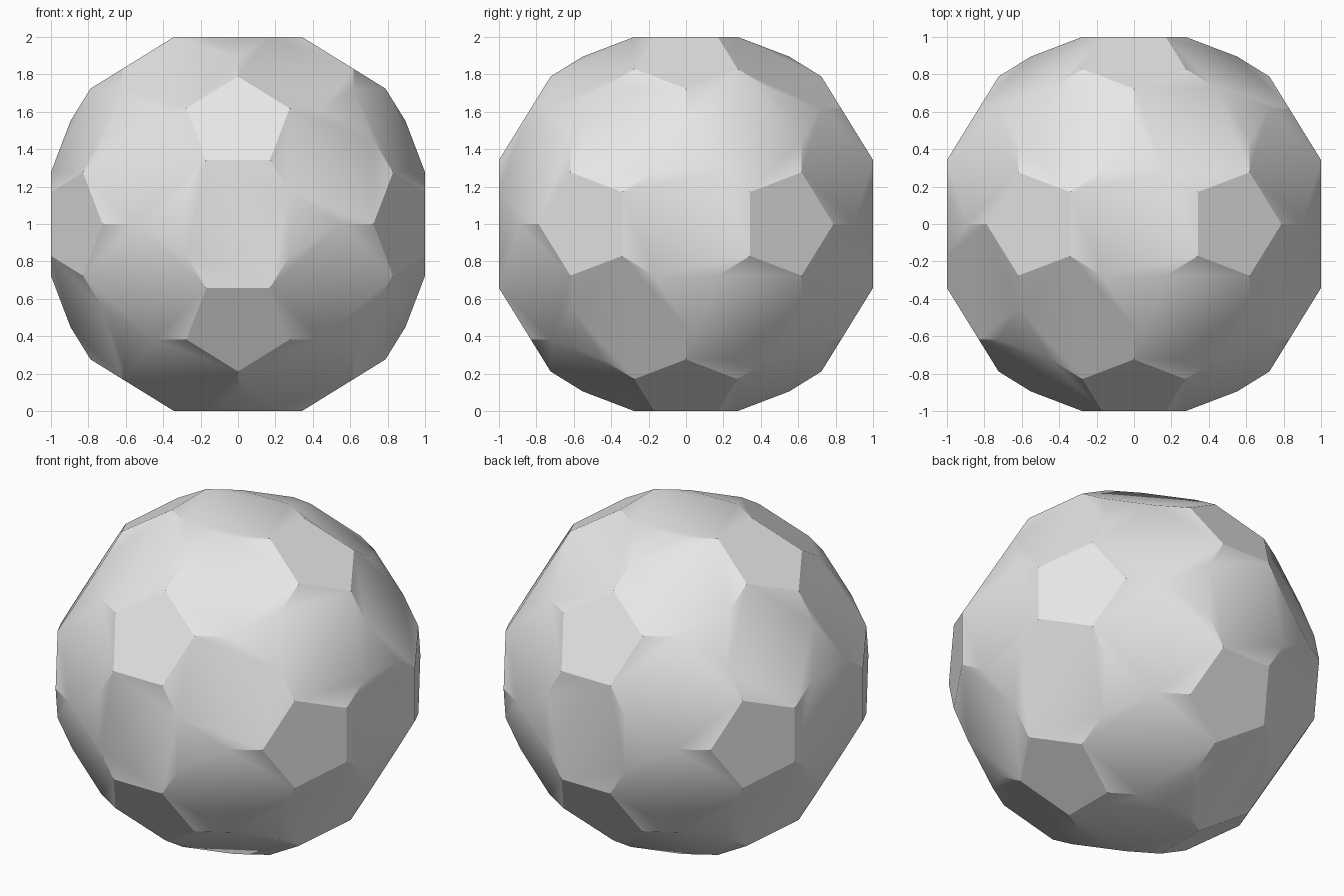
import bpy, bmesh, math
from itertools import product
from mathutils import Vector, Matrix

cube = bpy.data.objects.get("Cube")
if cube:
    bpy.data.objects.remove(cube, do_unlink=True)

PHI = (1 + math.sqrt(5)) / 2
LONG = 0.342     # half length of an octagon, out to its pentagon sides
SHORT = 0.277    # half width of an octagon, out to its triangle sides

# Two corners of the octagon lying on the plane z = 1
seeds = [
    Vector((LONG, (1 / PHI - LONG) / PHI, 1)),
    Vector(((1 / PHI ** 2 - SHORT) * PHI, SHORT, 1)),
]

# Repeat them by mirroring, swapping axes and turning about a pentagon axis
axis = Vector((1, 0, PHI)).normalized()
bm = bmesh.new()
for seed, signs, shift, turn in product(seeds, product((1, -1), repeat=3), range(3), range(5)):
    p = [c * s for c, s in zip(seed, signs)]
    p = Vector(p[shift:] + p[:shift])
    bm.verts.new(Matrix.Rotation(turn * math.tau / 5, 3, axis) @ p)
bmesh.ops.remove_doubles(bm, verts=bm.verts[:], dist=0.002)

# Wrap the corners and merge flat triangles into pentagons, octagons and triangles
bmesh.ops.convex_hull(bm, input=bm.verts[:])
bmesh.ops.dissolve_limit(bm, angle_limit=math.radians(3), verts=bm.verts[:], edges=bm.edges[:])
bmesh.ops.recalc_face_normals(bm, faces=bm.faces[:])
bmesh.ops.translate(bm, verts=bm.verts[:], vec=(0, 0, 1))

mesh = bpy.data.meshes.new("faceted_ball")
bm.to_mesh(mesh)
bm.free()
ball = bpy.data.objects.new("faceted_ball", mesh)
bpy.context.collection.objects.link(ball)

# Plain light grey all over
grey = bpy.data.materials.new("light_grey")
grey.use_nodes = True
colour = (0.8, 0.8, 0.8, 1)
grey.diffuse_color = colour
for node in grey.node_tree.nodes:
    if node.type == 'BSDF_PRINCIPLED':
        node.inputs["Base Color"].default_value = colour
mesh.materials.append(grey)

# Triangles blend softly into the octagons, other edges stay crisp
bpy.ops.object.select_all(action='DESELECT')
ball.select_set(True)
bpy.context.view_layer.objects.active = ball
bpy.ops.object.shade_smooth_by_angle(angle=math.radians(30))
